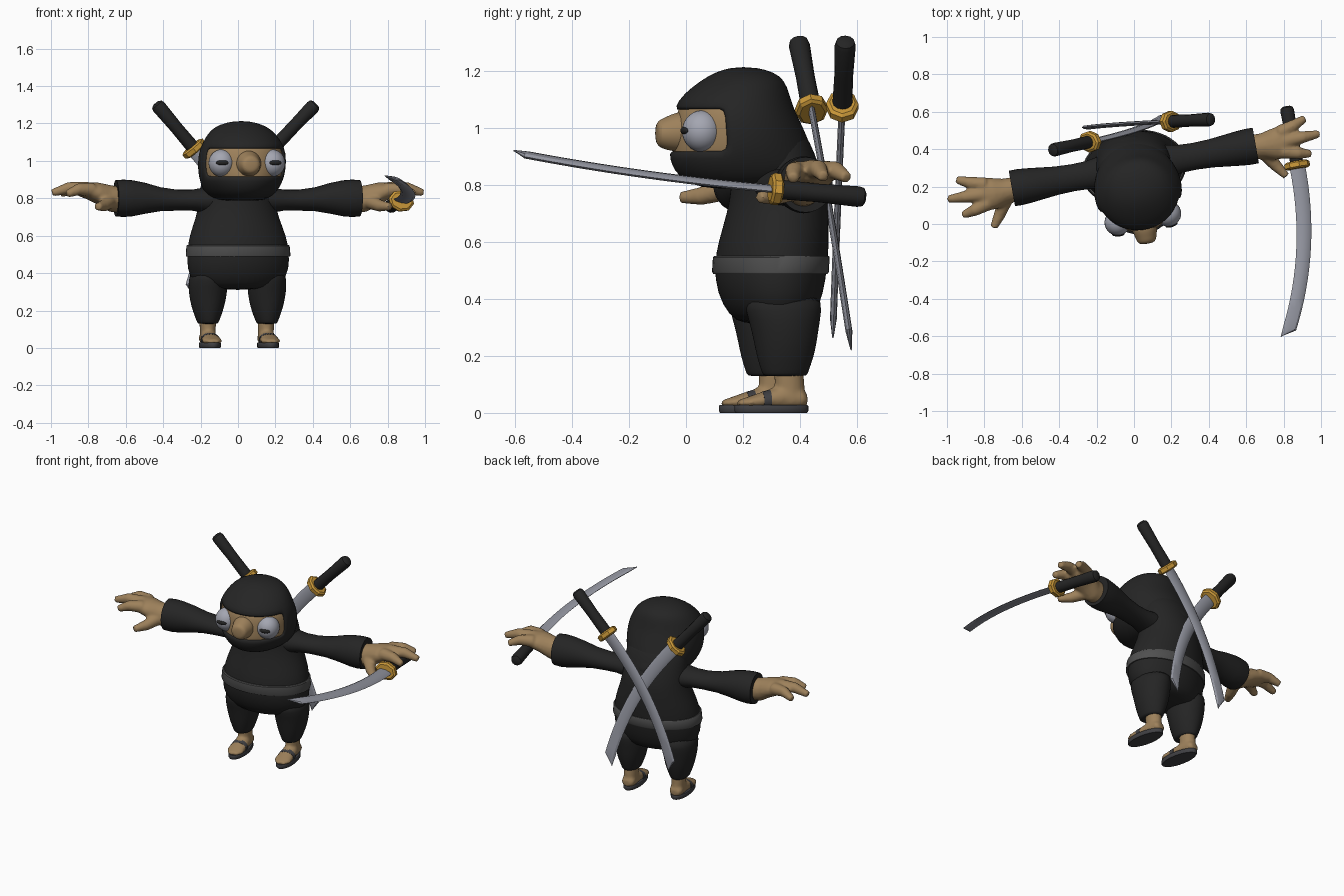
import bpy, bmesh, math
from mathutils import Vector as V, Matrix

if "Cube" in bpy.data.objects:
    bpy.data.objects.remove(bpy.data.objects["Cube"])

# The figure is turned ten degrees; body parts are made in its own frame
BODY = Matrix.Translation((0, 0.3, 0)) @ Matrix.Rotation(math.radians(10), 4, 'Z')


def material(name, r, g, b):
    m = bpy.data.materials.new(name)
    m.diffuse_color = (r, g, b, 1)
    m.use_nodes = True
    m.node_tree.nodes["Principled BSDF"].inputs["Base Color"].default_value = m.diffuse_color
    return m


BLACK = material("cloth_black", .018, .018, .018)
BELT = material("belt_grey", .08, .08, .08)
SKIN = material("skin", .34, .22, .105)
GOLD = material("gold", .58, .31, .04)
EYE = material("eye_grey", .37, .38, .44)
STEEL = material("steel", .3, .31, .36)
SOLE = material("sole_grey", .05, .05, .055)


def loft(bm, rings, n=24, caps=True):
    """Skin a list of (centre, half axis a, half axis b) ellipses."""
    rows = [[bm.verts.new(c + a * math.cos(2 * math.pi * i / n) + b * math.sin(2 * math.pi * i / n))
             for i in range(n)] for c, a, b in rings]
    for p, q in zip(rows, rows[1:]):
        for i in range(n):
            j = (i + 1) % n
            bm.faces.new((p[i], p[j], q[j], q[i]))
    if caps:
        bm.faces.new(rows[0][::-1])
        bm.faces.new(rows[-1])
    bmesh.ops.recalc_face_normals(bm, faces=bm.faces)


def stack(rows, u=0, grow=0):
    """Rows of (z, front, back, half width) -> horizontal ellipses."""
    return [(V((u, (f + k) / 2, z)), V((w + grow, 0, 0)), V((0, (k - f) / 2 + grow, 0)))
            for z, f, k, w in rows]


def tube(pts, radii):
    pts = [V(p) for p in pts]
    out = []
    for i, p in enumerate(pts):
        d = (pts[min(i + 1, len(pts) - 1)] - pts[max(i - 1, 0)]).normalized()
        a = d.cross(V((0, 0, 1))).normalized()
        out.append((p, a * radii[i], a.cross(d) * radii[i]))
    return out


def finish(bm, name, mat, matrix=BODY, subsurf=0, voxel=0, thick=0, angle=40):
    bmesh.ops.transform(bm, matrix=matrix, verts=bm.verts)
    me = bpy.data.meshes.new(name)
    bm.to_mesh(me)
    bm.free()
    ob = bpy.data.objects.new(name, me)
    bpy.context.collection.objects.link(ob)
    me.materials.append(mat)
    if voxel:
        m = ob.modifiers.new("merge", 'REMESH')
        m.mode, m.voxel_size, m.use_smooth_shade = 'VOXEL', voxel, True
        m = ob.modifiers.new("soften", 'SMOOTH')
        m.iterations = 4
    if thick:
        m = ob.modifiers.new("cloth", 'SOLIDIFY')
        m.thickness = thick
    if subsurf:
        m = ob.modifiers.new("round", 'SUBSURF')
        m.levels = m.render_levels = subsurf
    bpy.ops.object.select_all(action='DESELECT')
    ob.select_set(True)
    bpy.context.view_layer.objects.active = ob
    bpy.ops.object.shade_smooth_by_angle(angle=math.radians(angle))
    return ob


def part(name, mat, *lofts, n=24, **kw):
    bm = bmesh.new()
    for r in lofts:
        loft(bm, r, n)
    return finish(bm, name, mat, **kw)


def ball(name, mat, loc, size, rot=0):
    bm = bmesh.new()
    bmesh.ops.create_uvsphere(bm, u_segments=24, v_segments=14, radius=1)
    local = Matrix.Translation(loc) @ Matrix.Rotation(rot, 4, 'Z') @ Matrix.Diagonal((*size, 1))
    return finish(bm, name, mat, BODY @ local)


# Torso and belt
part("torso", BLACK, stack([
    (.31, -.10, .11, .17), (.34, -.145, .15, .24), (.42, -.19, .18, .278), (.52, -.2, .195, .275),
    (.6, -.185, .2, .262), (.7, -.155, .2, .222), (.78, -.14, .195, .205),
    (.87, -.14, .165, .2), (.95, -.14, .135, .19), (1.02, -.1, .09, .13)]), n=32, subsurf=1)
part("belt", BELT, stack([(.488, -.199, .191, .277), (.495, -.203, .195, .279),
                          (.545, -.2, .198, .275), (.55, -.195, .196, .27)], grow=.003), n=48)

# Hood with a face opening, and the face behind it
HEAD = [(.785, -.22, .08, .10), (.80, -.28, .14, .15), (.83, -.33, .18, .19), (.87, -.355, .17, .212),
        (.915, -.365, .145, .228), (.965, -.36, .125, .236), (1.02, -.355, .10, .236),
        (1.07, -.345, .075, .226), (1.12, -.31, .06, .20), (1.165, -.25, .045, .165),
        (1.195, -.2, .01, .115), (1.213, -.14, -.06, .04)]
bm = bmesh.new()
loft(bm, stack(HEAD), 36)
hole = [f for f in bm.faces if .915 < f.calc_center_median().z < 1.07
        and f.calc_center_median().y < -.2]
bmesh.ops.delete(bm, geom=hole, context='FACES')
finish(bm, "hood", BLACK, subsurf=1, thick=.025)
part("face", SKIN, stack(HEAD[2:9], grow=-.014), n=36, subsurf=1)

# Nose: hanging bulb with a bridge
part("nose", SKIN, [(V((0, y, z)), V((w, 0, 0)), V((0, 0, h))) for y, z, w, h in
     [(-.30, .985, .075, .075), (-.345, .985, .065, .068), (-.375, .98, .056, .058),
      (-.40, .98, .05, .048), (-.412, .98, .03, .03)]], subsurf=2)

for side, s in (("right", 1), ("left", -1)):
    # Bulging eye and narrow pupil
    ball(side + "_eye", EYE, (s * .137, -.272, .988), (.07, .07, .073))
    ball(side + "_pupil", BLACK, (s * .144, -.334, .99), (.034, .013, .014), s * .12)

    # Flared sleeve
    part(side + "_sleeve", BLACK, [(V((s * u, .005, z)), V((0, r, 0)), V((0, 0, h))) for u, z, r, h in
         [(.08, .79, .10, .08), (.18, .79, .088, .068), (.25, .79, .075, .056), (.33, .79, .072, .056),
          (.42, .795, .076, .064), (.5, .80, .085, .082), (.57, .80, .093, .096), (.62, .80, .097, .1),
          (.662, .80, .096, .097)]], n=28)

    # Hand: palm, three fingers and thumb merged together
    palm = [(V((s * u, v, z)), V((0, r, 0)), V((0, 0, h))) for u, v, z, r, h in
            [(.63, .0, .79, .065, .07), (.70, -.005, .80, .07, .072), (.76, -.005, .825, .085, .06),
             (.82, 0, .84, .09, .045), (.865, .005, .842, .07, .03)]]
    digits = [[(.80, .05, .845), (.88, .075, .85), (.945, .102, .825)],
              [(.82, .0, .85), (.92, .005, .855), (1.008, .008, .828)],
              [(.80, -.05, .845), (.88, -.075, .848), (.945, -.09, .822)],
              [(.70, -.04, .785), (.75, -.12, .76), (.795, -.185, .755)]]
    part(side + "_hand", SKIN, palm, *[tube([(s * x, y, z) for x, y, z in d], (.04, .032, .02))
                                       for d in digits], n=16, voxel=.009)

    # Baggy trouser leg
    part(side + "_trouser_leg", BLACK, stack([
        (.42, -.13, .15, .09), (.36, -.12, .15, .106), (.29, -.098, .138, .102), (.22, -.085, .128, .088),
        (.17, -.072, .112, .07), (.135, -.06, .1, .056), (.128, -.055, .095, .052)], u=s * .16), n=28, subsurf=1)

    # Bare foot and ankle
    foot = [(V((s * .158, v, z)), V((w, 0, 0)), V((0, 0, h))) for v, z, w, h in
            [(.098, .045, .028, .02), (.08, .05, .042, .035), (.02, .055, .044, .045),
             (-.05, .045, .05, .033), (-.11, .037, .054, .02), (-.148, .034, .03, .01)]]
    ankle = stack([(.03, -.02, .095, .042), (.08, -.015, .09, .042), (.16, -.02, .085, .045)], u=s * .158)
    part(side + "_foot", SKIN, foot, ankle, n=20, voxel=.009)

    # Sandal sole and strap
    part(side + "_sandal_sole", SOLE, stack([
        (0, -.155, .098, .052), (.006, -.16, .103, .056), (.024, -.16, .103, .056),
        (.028, -.157, .1, .053)], u=s * .158))
    part(side + "_sandal_strap", SOLE, [(V((s * .158, v, z)), V((w, 0, 0)), V((0, 0, h))) for v, z, w, h in
         [(-.035, .044, .051, .038), (-.062, .04, .053, .034)]])


def sword(name, guard, tip, bulge):
    """Curved sword: y runs from guard to tip, x towards the bulge."""
    g, t = V(guard), V(tip)
    y = t - g
    length = y.length
    y.normalize()
    x = V(bulge) - y * V(bulge).dot(y)
    x.normalize()
    z = x.cross(y)
    frame = Matrix((x, y, z)).transposed().to_4x4()
    frame.translation = g
    # Blade: flat four-sided section swept along an arc with a slanted tip
    bm = bmesh.new()
    rings = []
    for i in range(17):
        s = i / 16 * .94
        half = .043 - .007 * s
        slope = .27 * (1 - 2 * s)
        across = V((1, -slope, 0)).normalized()
        rings.append((V((.27 * length * s * (1 - s), s * length, 0)), across * half, V((0, 0, .012))))
    rings.append((V((-.028, length * .992, 0)), V((.004, -.004, 0)), V((0, 0, .003))))
    loft(bm, rings, 8)
    finish(bm, name + "_blade", STEEL, frame, angle=30)
    # Guard and handle follow the arc's tangent
    hilt = frame @ Matrix.Rotation(-math.atan(.25), 4, 'Z')
    ring = lambda d, a, b: (V((0, d, 0)), V((a, 0, 0)), V((0, 0, b)))
    part(name + "_guard", GOLD, [ring(-.02, .058, .045), ring(-.012, .07, .057),
                                 ring(.012, .07, .057), ring(.02, .058, .045)], n=8, matrix=hilt, angle=20)
    part(name + "_handle", BLACK, [ring(-.32, .02, .02), ring(-.312, .033, .033), ring(-.295, .038, .037),
                                   ring(-.15, .034, .033), ring(0, .036, .035)], n=12, matrix=hilt)


# One sword in the hand and two crossed on the back
sword("held_sword", (.872, .315, .785), (.815, -.612, .915), (1, 0, -.2))
sword("back_sword_a", (-.235, .44, 1.065), (.17, .58, .23), (.9, 0, .4))
sword("back_sword_b", (.195, .548, 1.075), (-.26, .515, .275), (-.86, 0, .5))
